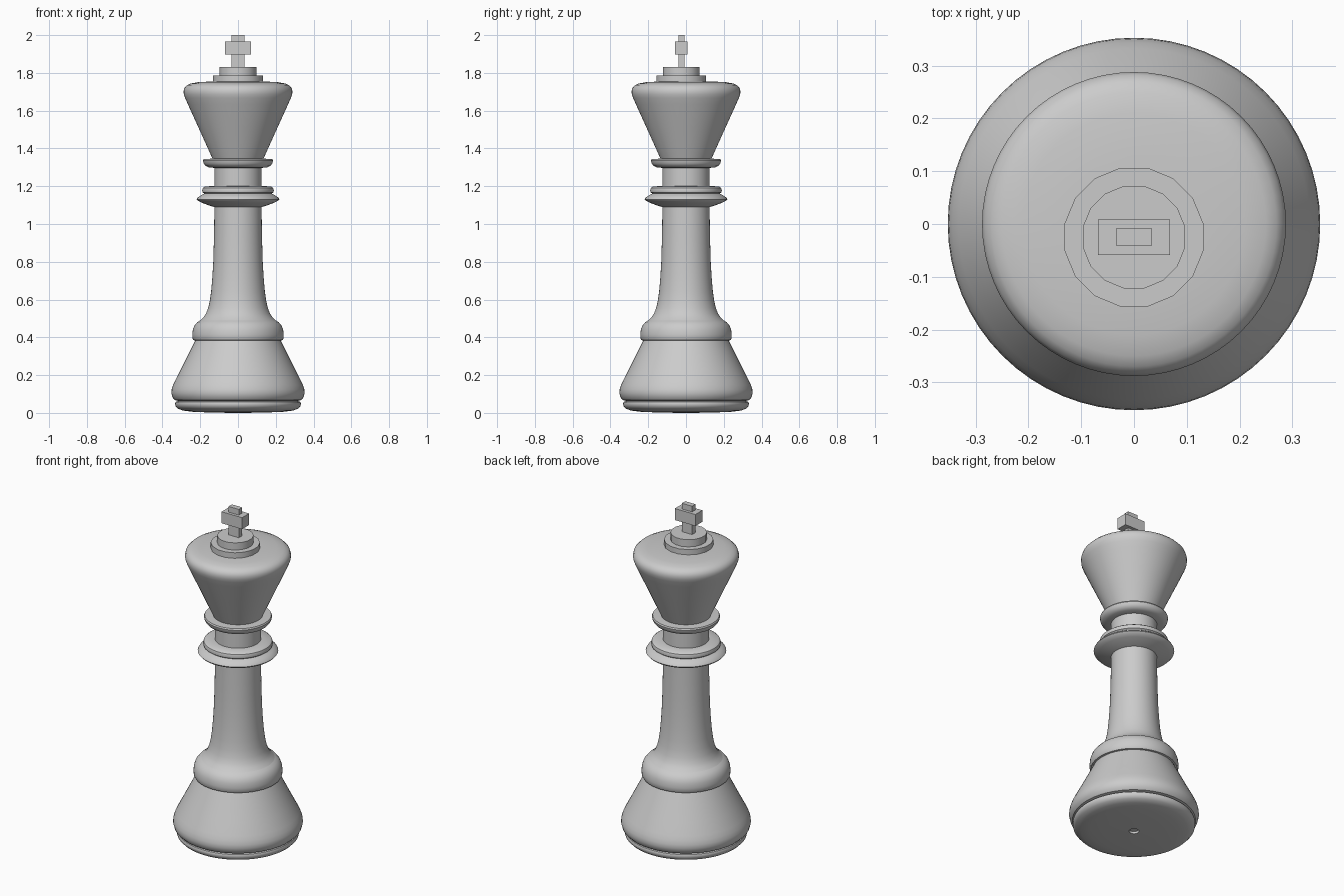
import bpy, bmesh, math
from mathutils import Matrix, Vector


def finish(bm, name, smooth):
    bmesh.ops.remove_doubles(bm, verts=bm.verts, dist=1e-5)
    bmesh.ops.recalc_face_normals(bm, faces=bm.faces)
    me = bpy.data.meshes.new(name)
    bm.to_mesh(me)
    bm.free()
    ob = bpy.data.objects.new(name, me)
    bpy.context.collection.objects.link(ob)
    if smooth:
        bpy.ops.object.select_all(action='DESELECT')
        ob.select_set(True)
        bpy.context.view_layer.objects.active = ob
        bpy.ops.object.shade_smooth_by_angle(angle=math.radians(35))
    return ob


def lathe(name, profile, steps=64):
    """Spin (radius, z) points around the z axis."""
    bm = bmesh.new()
    vs = [bm.verts.new((r, 0, z)) for r, z in profile]
    es = [bm.edges.new(p) for p in zip(vs, vs[1:])]
    bmesh.ops.spin(bm, geom=vs + es, cent=(0, 0, 0), axis=(0, 0, 1),
                   angle=2 * math.pi, steps=steps, use_merge=True)
    return finish(bm, name, True)


def box(name, sx, sy, z0, z1, y):
    bm = bmesh.new()
    m = Matrix.Translation((0, y, (z0 + z1) / 2)) @ Matrix.Diagonal((sx, sy, z1 - z0, 1))
    bmesh.ops.create_cube(bm, size=1, matrix=m)
    return finish(bm, name, False)


def disc(name, r, z0, z1, y):
    bm = bmesh.new()
    m = Matrix.Translation((0, y, (z0 + z1) / 2)) @ Matrix.Rotation(math.pi / 16, 4, 'Z')
    bmesh.ops.create_cone(bm, cap_ends=True, segments=16, radius1=r, radius2=r,
                          depth=z1 - z0, matrix=m)
    return finish(bm, name, True)


# Foot disc with a small dimple underneath
lathe("foot", [(0, 0.012), (0.025, 0.012), (0.027, 0.0), (0.15, 0.002), (0.24, 0.006),
               (0.29, 0.012), (0.318, 0.022), (0.331, 0.036), (0.333, 0.05),
               (0.33, 0.058), (0.315, 0.063)])
# Flared base
lathe("base", [(0.315, 0.063), (0.335, 0.068), (0.347, 0.082), (0.353, 0.105),
               (0.351, 0.125), (0.344, 0.147), (0.333, 0.171), (0.30, 0.235),
               (0.26, 0.315), (0.226, 0.383)])
# Ring above the base
lathe("base_ring", [(0.226, 0.383), (0.236, 0.385), (0.241, 0.395), (0.242, 0.415),
                    (0.239, 0.44), (0.231, 0.462), (0.216, 0.48), (0.20, 0.49)])
# Tapering shaft
lathe("shaft", [(0.20, 0.49), (0.184, 0.505), (0.17, 0.525), (0.158, 0.555),
                (0.149, 0.595), (0.142, 0.645), (0.136, 0.715), (0.131, 0.80),
                (0.128, 0.90), (0.126, 1.0), (0.125, 1.09)])
# Wide double collar
lathe("lower_collar", [(0.125, 1.09), (0.15, 1.097), (0.19, 1.112), (0.211, 1.122),
                       (0.219, 1.131), (0.214, 1.14), (0.196, 1.152), (0.178, 1.161),
                       (0.188, 1.168), (0.19, 1.178), (0.186, 1.191), (0.175, 1.199),
                       (0.125, 1.201)])
# Neck
lathe("neck", [(0.125, 1.201), (0.125, 1.30)])
# Collar under the head
lathe("upper_collar", [(0.125, 1.297), (0.155, 1.30), (0.172, 1.308), (0.182, 1.322),
                       (0.185, 1.336), (0.181, 1.344), (0.135, 1.346)])
# Flared head
lathe("head", [(0.135, 1.346), (0.21, 1.512), (0.265, 1.633), (0.28, 1.667),
               (0.287, 1.687), (0.288, 1.705), (0.283, 1.722), (0.27, 1.735),
               (0.25, 1.744), (0.21, 1.751), (0.13, 1.755), (0, 1.757)])

# Stepped finial, set slightly toward the front
FY = -0.025
disc("finial_lower_step", 0.134, 1.745, 1.787, FY)
disc("finial_upper_step", 0.099, 1.787, 1.83, FY)
box("cross_post_lower", 0.068, 0.032, 1.83, 1.897, FY)
box("cross_bar", 0.136, 0.067, 1.897, 1.966, FY)
box("cross_post_upper", 0.068, 0.032, 1.966, 2.0, FY)
